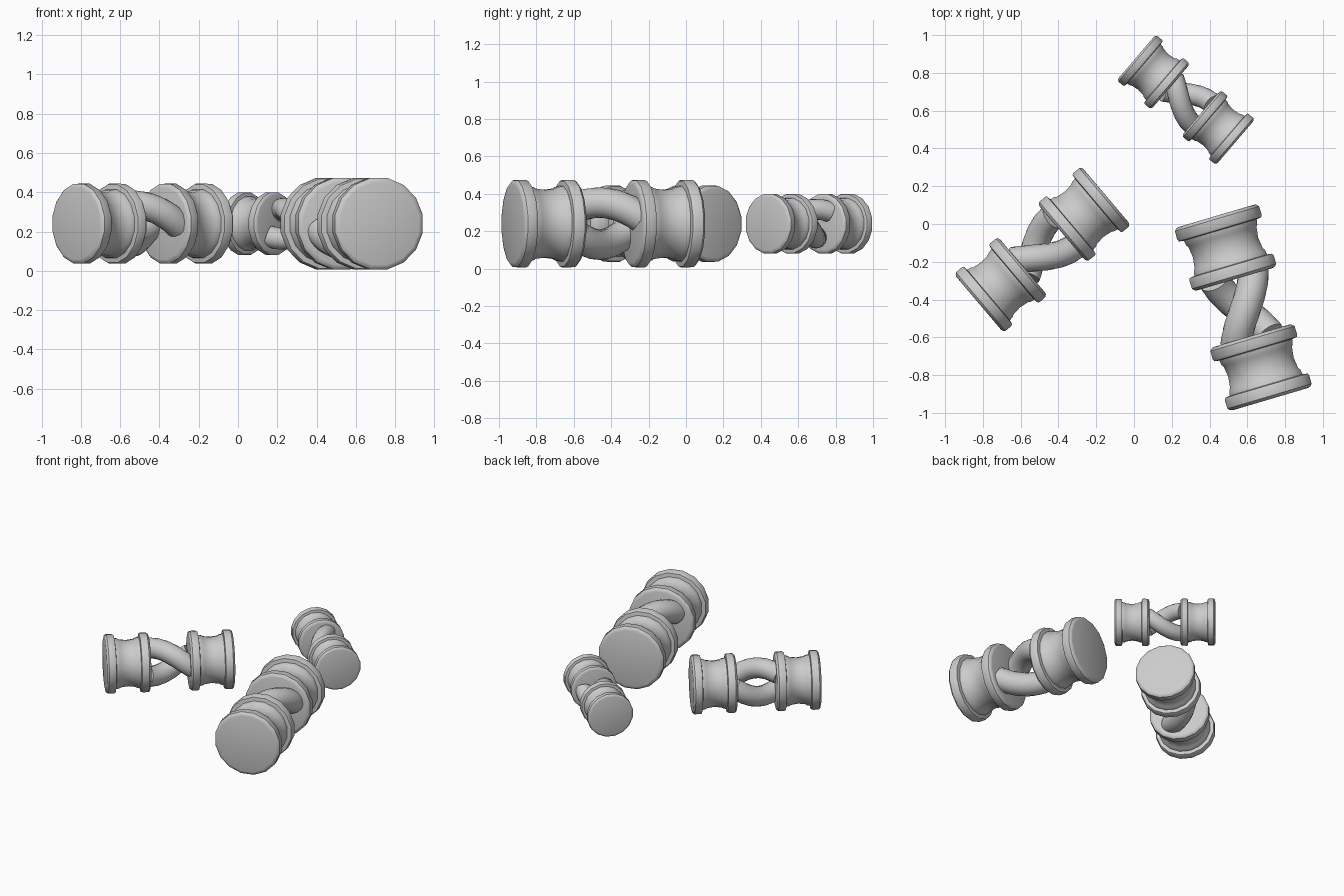
import bpy, math
from mathutils import Vector, Matrix

if "Cube" in bpy.data.objects:
    bpy.data.objects.remove(bpy.data.objects["Cube"])

SIDES = 16
HALF = 0.506          # half length of the largest piece
# spool profile: (distance from outer end, radius)
PROFILE = [(0, 0), (0, 0.212), (0.004, 0.226), (0.016, 0.237), (0.062, 0.238),
           (0.074, 0.232), (0.078, 0.205), (0.105, 0.200), (0.116, 0.192),
           (0.175, 0.184), (0.234, 0.192), (0.245, 0.200), (0.272, 0.205),
           (0.276, 0.232), (0.288, 0.238), (0.334, 0.237), (0.346, 0.226),
           (0.350, 0.212), (0.350, 0)]


def make_object(name, rings, matrix):
    """Skin a list of rings (equal vertex counts) and cap both ends."""
    n = len(rings[0])
    verts = [matrix @ v for r in rings for v in r]
    faces = [tuple(reversed(range(n)))]
    for i in range(len(rings) - 1):
        for j in range(n):
            k = (j + 1) % n
            faces.append((i * n + j, i * n + k, (i + 1) * n + k, (i + 1) * n + j))
    faces.append(tuple(range((len(rings) - 1) * n, len(rings) * n)))
    me = bpy.data.meshes.new(name)
    me.from_pydata(verts, [], faces)
    ob = bpy.data.objects.new(name, me)
    bpy.context.collection.objects.link(ob)
    bpy.context.view_layer.objects.active = ob
    bpy.ops.object.select_all(action='DESELECT')
    ob.select_set(True)
    bpy.ops.object.shade_smooth_by_angle(angle=math.radians(40))
    return ob


def spool(name, side, matrix):
    # ring order keeps normals outward on both ends
    prof = [(-HALF + d, r) for d, r in PROFILE[1:-1]]
    if side > 0:
        prof = [(-x, r) for x, r in reversed(prof)]
    rings = [[Vector((x, r * math.cos(a), r * math.sin(a)))
              for a in (2 * math.pi * (j + 0.5) / SIDES for j in range(SIDES))]
             for x, r in prof]
    make_object(name, rings, matrix)


def strand(name, phase, matrix):
    # right-handed helical rope between the spools
    R, rad, half, turn = 0.112, 0.082, 0.18, math.radians(112) / 0.31
    rings = []
    for i in range(25):
        x = -half + 2 * half * i / 24
        t = phase + turn * x
        c = Vector((x, -R * math.sin(t), R * math.cos(t)))
        tan = Vector((1, -R * turn * math.cos(t), -R * turn * math.sin(t))).normalized()
        u = Vector((0, -math.sin(t), math.cos(t)))
        v = tan.cross(u)
        rings.append([c + rad * (u * math.cos(a) + v * math.sin(a))
                      for a in (2 * math.pi * j / SIDES for j in range(SIDES))])
    make_object(name, rings, matrix)


# name, start end centre, far end centre, roll of the twist at the middle
PIECES = [("large", (0.435, 0.043), (0.722, -0.927), -8),
          ("medium", (-0.822, -0.42), (-0.148, 0.15), 30),
          ("small", (0.012, 0.882), (0.537, 0.433), 30)]

for name, a, b, roll in PIECES:
    a, b = Vector(a), Vector(b)
    d, mid = b - a, (a + b) / 2
    M = (Matrix.Translation((mid.x, mid.y, 0.24)) @
         Matrix.Rotation(math.atan2(d.y, d.x), 4, 'Z') @
         Matrix.Scale(d.length / (2 * HALF), 4))
    spool(name + "_spool_a", -1, M)
    spool(name + "_spool_b", 1, M)
    for k in range(2):
        strand(f"{name}_strand_{k + 1}", math.radians(roll) + k * math.pi, M)
